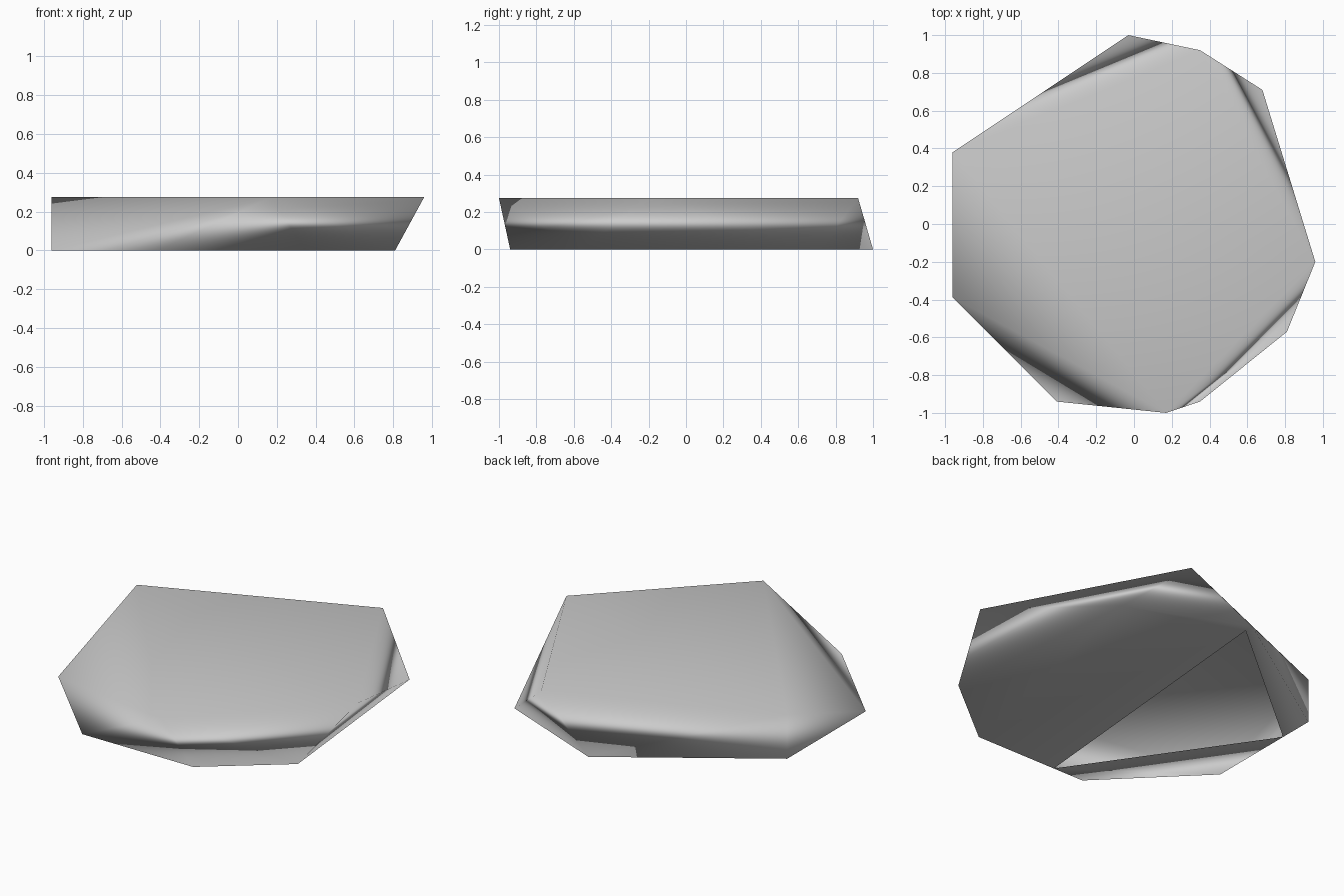
import bpy
import bmesh

cube = bpy.data.objects.get("Cube")
if cube:
    bpy.data.objects.remove(cube, do_unlink=True)

HEIGHT = 0.275
TOP = [(-0.96, 0.38), (0.17, -1.0), (0.96, -0.2), (0.35, 0.92)]
BASE = [(-0.03, 1.0), (0.68, 0.71), (0.81, -0.57), (0.35, -0.94),
        (-0.41, -0.94), (-0.96, -0.39), (-0.96, 0.38)]
GAP = [(-0.03, 0.94), (-0.96, 0.16), (-0.2, -0.94)]   # open triangle underneath

# Stone colour
stone = bpy.data.materials.new("stone_grey")
stone.use_nodes = True
colour = (0.6, 0.6, 0.6, 1)
stone.diffuse_color = colour
stone.node_tree.nodes["Principled BSDF"].inputs["Base Color"].default_value = colour

# Sloped sides: hull between the four-sided top and the seven-sided base
bm = bmesh.new()
top = [bm.verts.new((x, y, HEIGHT)) for x, y in TOP]
base = [bm.verts.new((x, y, 0)) for x, y in BASE]
bmesh.ops.convex_hull(bm, input=top + base)
flat = [f for f in bm.faces if len({round(v.co.z, 3) for v in f.verts}) == 1]
bmesh.ops.delete(bm, geom=flat, context='FACES_ONLY')

# Flat top, and the underside laid around its open triangle
bm.faces.new(top)
back, left, front = [bm.verts.new((x, y, 0)) for x, y in GAP]
bm.faces.new(base[:4] + [front, back])
bm.faces.new([front, base[4], base[5], left])
bm.faces.new([left, base[6], base[0], back])

# Drop stray diagonals and smooth the faces
loose = [e for e in bm.edges if not e.link_faces]
bmesh.ops.delete(bm, geom=loose, context='EDGES')
bm.normal_update()
for face in bm.faces:
    face.smooth = True
    level = {round(v.co.z, 3) for v in face.verts}
    if level == {0.0} and face.normal.z > 0:
        face.normal_flip()

mesh = bpy.data.meshes.new("stone_slab")
bm.to_mesh(mesh)
bm.free()
mesh.materials.append(stone)
slab = bpy.data.objects.new("stone_slab", mesh)
bpy.context.collection.objects.link(slab)

# Broad faces dominate the soft shading
weighted = slab.modifiers.new("soft_shading", 'WEIGHTED_NORMAL')
weighted.mode = 'FACE_AREA'
weighted.weight = 50
